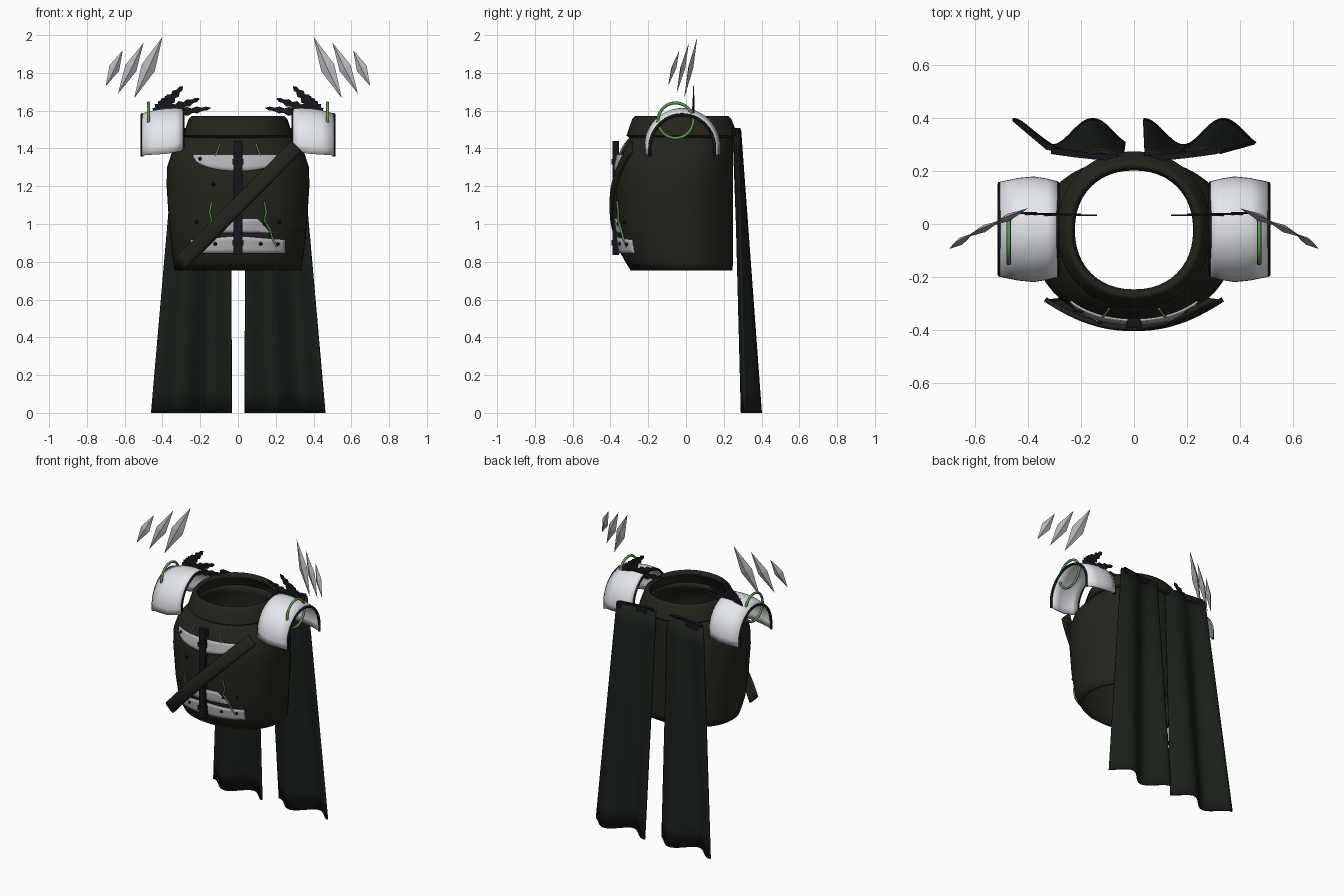
import bpy, bmesh, math
from mathutils import Vector

if "Cube" in bpy.data.objects:
    bpy.data.objects.remove(bpy.data.objects["Cube"])


def mat(name, r, g, b):
    m = bpy.data.materials.new(name)
    m.diffuse_color = (r, g, b, 1)
    m.use_nodes = True
    m.node_tree.nodes["Principled BSDF"].inputs["Base Color"].default_value = m.diffuse_color
    return m


LEATHER = mat("dark_leather", .016, .018, .011)
CLOTH = mat("dark_cloth", .010, .014, .010)
BLACK = mat("black", .008, .008, .011)
WHITE = mat("white_plate", .78, .80, .85)
GREY = mat("grey_plate", .45, .45, .48)
GREEN = mat("green", .10, .33, .07)


def build(name, verts, faces, m, solid=0, offset=-1, smooth=True):
    me = bpy.data.meshes.new(name)
    me.from_pydata([tuple(v) for v in verts], [], faces)
    bm = bmesh.new()
    bm.from_mesh(me)
    bmesh.ops.recalc_face_normals(bm, faces=bm.faces)
    bm.to_mesh(me)
    bm.free()
    ob = bpy.data.objects.new(name, me)
    bpy.context.collection.objects.link(ob)
    me.materials.append(m)
    if solid:
        mod = ob.modifiers.new("thickness", 'SOLIDIFY')
        mod.thickness, mod.offset = solid, offset
    if smooth:
        bpy.ops.object.select_all(action='DESELECT')
        bpy.context.view_layer.objects.active = ob
        ob.select_set(True)
        bpy.ops.object.shade_smooth_by_angle(angle=math.radians(35))
    return ob


def grid(name, rows, m, closed=False, **kw):
    n = len(rows[0])
    faces = [(i * n + j, i * n + (j + 1) % n, (i + 1) * n + (j + 1) % n, (i + 1) * n + j)
             for i in range(len(rows) - 1) for j in range(n if closed else n - 1)]
    return build(name, [v for r in rows for v in r], faces, m, **kw)


def box(name, lo, hi, m):
    v = [(x, y, z) for x in (lo[0], hi[0]) for y in (lo[1], hi[1]) for z in (lo[2], hi[2])]
    f = [(0, 1, 3, 2), (4, 6, 7, 5), (0, 4, 5, 1), (2, 3, 7, 6), (0, 2, 6, 4), (1, 5, 7, 3)]
    return build(name, v, f, m, smooth=False)


def tube(name, pts, r, m, cyclic=False):
    cu = bpy.data.curves.new(name, 'CURVE')
    cu.dimensions = '3D'
    cu.bevel_depth, cu.bevel_resolution, cu.use_fill_caps = r, 2, True
    sp = cu.splines.new('POLY')
    sp.points.add(len(pts) - 1)
    for p, q in zip(sp.points, pts):
        p.co = (*q, 1)
    sp.use_cyclic_u = cyclic
    ob = bpy.data.objects.new(name, cu)
    cu.materials.append(m)
    bpy.context.collection.objects.link(ob)


# torso and collar: lofted rings of (z, half width, front y, back y)
TORSO = [(.755, .335, -.29, .245), (.80, .343, -.32, .25), (.85, .35, -.345, .25),
         (1.0, .365, -.365, .25), (1.2, .378, -.375, .25), (1.3, .376, -.37, .25),
         (1.38, .35, -.352, .25), (1.44, .30, -.315, .25), (1.48, .265, -.28, .24)]
COLLAR = [(1.455, .28, -.30, .262), (1.468, .29, -.315, .275), (1.555, .262, -.285, .24), (1.572, .245, -.27, .225)]
EXP = 2.15


def ring(z, rx, yf, yb, n=48):
    def p(v):
        return math.copysign(abs(v) ** (2 / EXP), v)
    return [(rx * p(math.cos(a)), (yf + yb) / 2 + (yb - yf) / 2 * p(math.sin(a)), z)
            for a in (2 * math.pi * i / n for i in range(n))]


grid("torso", [ring(*r) for r in TORSO], LEATHER, closed=True, solid=.022)
grid("collar", [ring(*r) for r in COLLAR], LEATHER, closed=True, solid=.03)


def front(x, z, off=.008):
    for a, b in zip(TORSO, TORSO[1:]):
        if z <= b[0]:
            break
    t = (z - a[0]) / (b[0] - a[0])
    rx, yf, yb = (a[i] + (b[i] - a[i]) * t for i in (1, 2, 3))
    k = max(0, 1 - abs(x / rx) ** EXP) ** (1 / EXP)
    return Vector((x, (yf + yb) / 2 - (yb - yf) / 2 * k - off, z))


# belly and chest plates following the torso front
def plate(name, half, zbot, ztop, off=.008):
    rows = []
    for i in range(5):
        rows.append([])
        for j in range(25):
            u = j / 12 - 1
            z = zbot(u) + (ztop(u) - zbot(u)) * i / 4
            rows[-1].append(front(half * u, z, off))
    grid(name, rows, GREY, solid=.008, offset=0)


plate("chest_plate", .24, lambda u: 1.36 - .08 * math.sqrt(max(0, 1 - u * u)), lambda u: 1.367)
plate("lower_belly_plate", .25, lambda u: .845, lambda u: .937 - .02 * abs(u))
plate("upper_belly_plate", .17, lambda u: .952, lambda u: min(1.03, .957 + .19 * (1 - abs(u))))

# rivets
for x, z in [(.12, .895), (.21, .893), (.14, 1.0), (.22, 1.01), (.2, 1.345), (.13, 1.21)]:
    for s in (1, -1):
        p = front(s * x, z, .012)
        bpy.ops.mesh.primitive_uv_sphere_add(segments=8, ring_count=6, radius=.01, location=p)
        bpy.context.object.name = "rivet"
        bpy.context.object.data.materials.append(BLACK)

# vertical strap with buckles
box("centre_strap", (-.024, -.388, .835), (.024, -.355, 1.44), BLACK)
for z in (.9, 1.12, 1.33):
    box("strap_buckle", (-.029, -.394, z - .014), (.029, -.37, z + .014), BLACK)

# diagonal strap, bowed around the chest
d = Vector((.62, 0, .62)).normalized()
w = Vector((-d.z, 0, d.x)) * .037
rows = []
for i in range(25):
    t = i / 24
    x = -.31 + .62 * t
    c = Vector((x, -.39 + .105 * (x / .31) ** 2, .785 + .625 * t))
    rows.append([c - w, c - w * .6 + Vector((0, -.006, 0)), c + w * .6 + Vector((0, -.006, 0)), c + w])
grid("diagonal_strap", rows, LEATHER, solid=.018, offset=0)

for s in (1, -1):
    # glowing green seams
    tube("green_seam", [front(s * x, z, .012) for x, z in
                        [(.14, 1.12), (.15, 1.06), (.14, 1.02), (.17, .97), (.18, .93), (.205, .88)]], .006, GREEN)
    tube("chest_seam", [front(s * x, z, .008) for x, z in [(.095, 1.425), (.108, 1.39), (.12, 1.36)]], .005, GREEN)

    # shoulder guard: arched shell with dark rims
    rows = []
    for x, r, zc in [(.29, .182, 1.43), (.33, .192, 1.422), (.38, .2, 1.413), (.44, .194, 1.41), (.508, .18, 1.405)]:
        arc = [math.pi * k / 24 for k in range(25)]
        row = [(s * x, -.02 + r * math.cos(a), zc + r * math.sin(a)) for a in arc]
        row = [(s * x, -.02 + r, zc - .042)] + row + [(s * x, -.02 - r, zc - .042)]
        rows.append(row)
    grid("shoulder_guard", rows, WHITE, solid=.015)
    for row in (rows[0], rows[-1]):
        tube("shoulder_rim", [(x, -.02 + (y + .02) * .955, z - .006) for x, y, z in row], .008, BLACK)

    # green ring
    tube("shoulder_ring", [(s * .474, -.055 + .093 * math.cos(a), 1.548 + .093 * math.sin(a))
                           for a in (2 * math.pi * k / 40 for k in range(40))], .008, GREEN, True)

    # jagged feather tuft
    for k, (tx, tz, wd) in enumerate([(.14, 1.615, .032), (.2, 1.665, .036), (.29, 1.73, .04), (.37, 1.68, .035)]):
        b = Vector((.45, 0, 1.57))
        v = Vector((tx, 0, tz)) - b
        n = Vector((-v.z, 0, v.x)).normalized()
        up, dn = [], []
        for i in range(13):
            t = i / 12
            h = wd * (1 - t) ** .5 * min(1, .3 + 2 * t) * (1.15 if i % 2 else .65)
            c = b + v * t + Vector((0, .036 + .003 * k, 0))
            for side, lst in ((1, up), (-1, dn)):
                q = c + n * h * side
                lst.append((s * q.x, q.y, q.z))
        up[-1] = (s * (up[-1][0] * s + .001), up[-1][1], up[-1][2])
        grid("feather", [up, dn], BLACK, solid=.005, smooth=False)

    # floating shards
    for a, b, wd in [((.40, .06, 1.99), (.55, -.01, 1.665), .04),
                     ((.50, .015, 1.96), (.635, -.05, 1.69), .034),
                     ((.61, -.035, 1.92), (.70, -.095, 1.73), .03)]:
        a, b = Vector(a), Vector(b)
        v = (b - a).normalized()
        side = v.cross(Vector((.25, 1, 0))).normalized()
        out = v.cross(side)
        c = a.lerp(b, .5)
        pts = [a, c + side * wd, c + out * .014, c - side * wd, c - out * .014, b]
        f = [(0, i, i % 4 + 1) for i in range(1, 5)] + [(5, i % 4 + 1, i) for i in range(1, 5)]
        build("shard", [(s * p.x, p.y, p.z) for p in pts], f, GREY, smooth=False)

    # cape clasp bar
    rows = [[(s * x, y + dy, 1.485 + dz) for dy, dz in ((-.012, -.02), (.012, -.02), (.012, .022), (-.012, .022))]
            for x, y in ((.06, .25), (.14, .255), (.23, .265), (.315, .277))]
    grid("cape_clasp", rows, BLACK, closed=True)

    # cape panel with folds deepening toward the hem
    rows = []
    for i in range(13):
        t = i / 12
        row = []
        for j in range(29):
            u = j / 28
            k = u if s > 0 else 1 - u
            x = s * (.04 - .005 * t + (.29 + .135 * t) * k)
            y = .258 + .088 * t + (.008 + .042 * t) * math.cos(2 * math.pi * 1.4 * u) + .02 * k * (1 - t)
            row.append((x, y, 1.5 * (1 - t)))
        rows.append(row)
    grid("cape_panel", rows, CLOTH, solid=.012, offset=0)
